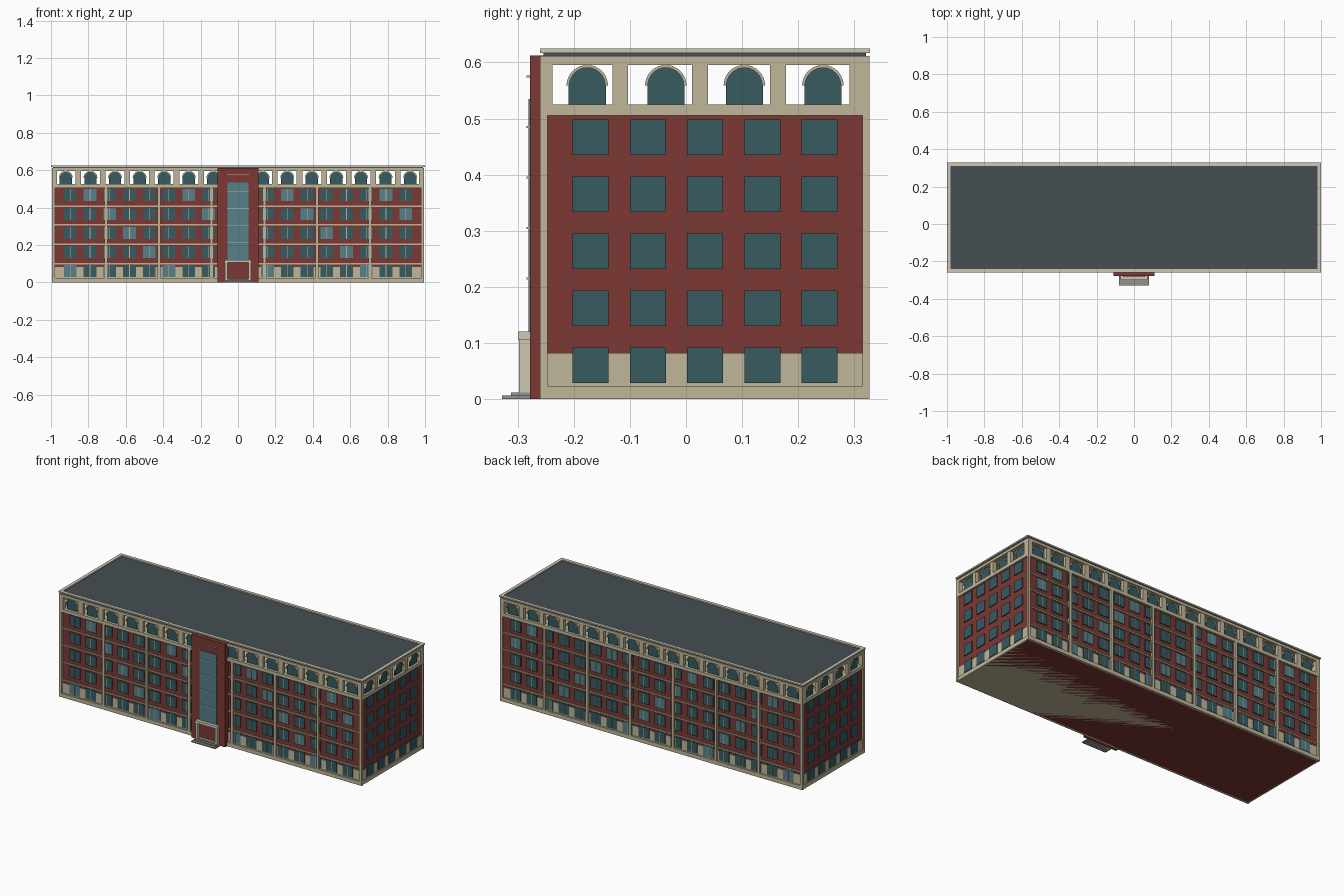
import bpy, bmesh, math
from mathutils import Matrix, Vector

if "Cube" in bpy.data.objects:
    bpy.data.objects.remove(bpy.data.objects["Cube"])


def mat(name, r, g, b):
    m = bpy.data.materials.new(name)
    m.diffuse_color = (r, g, b, 1)
    m.use_nodes = True
    m.node_tree.nodes["Principled BSDF"].inputs["Base Color"].default_value = m.diffuse_color
    return m


BRICK = mat("brick", .20, .04, .034)
STONE = mat("stone", .53, .47, .32)
PALE = mat("pale_stone", .62, .58, .46)
GLASS = mat("dark_glass", .038, .105, .115)
LIT = mat("light_glass", .09, .22, .25)
SLATE = mat("slate", .06, .077, .085)
GREY = mat("step_grey", .30, .29, .26)


def finish(name, bm, m):
    bmesh.ops.recalc_face_normals(bm, faces=bm.faces)
    me = bpy.data.meshes.new(name)
    bm.to_mesh(me)
    bm.free()
    me.materials.append(m)
    ob = bpy.data.objects.new(name, me)
    bpy.context.collection.objects.link(ob)
    return ob


def boxes(name, m, items):
    """Each item is (x0, x1, y0, y1, z0, z1)."""
    bm = bmesh.new()
    for x0, x1, y0, y1, z0, z1 in items:
        c = Vector((x0 + x1, y0 + y1, z0 + z1)) / 2
        bmesh.ops.create_cube(bm, size=1, matrix=Matrix.Translation(c) @ Matrix.Diagonal(
            (x1 - x0, y1 - y0, z1 - z0, 1)))
    return finish(name, bm, m)


def prisms(name, m, profile, depth, places):
    """Extrude a vertical (u, z) profile outward at each (point, angle)."""
    bm = bmesh.new()
    for p, a in places:
        mx = Matrix.Translation(p) @ Matrix.Rotation(a, 4, 'Z')
        f = bm.faces.new([bm.verts.new(mx @ Vector((u, 0, z))) for u, z in profile])
        r = bmesh.ops.extrude_face_region(bm, geom=[f])
        vs = [v for v in r["geom"] if isinstance(v, bmesh.types.BMVert)]
        bmesh.ops.translate(bm, verts=vs, vec=mx.to_3x3() @ Vector((0, -depth, 0)))
    return finish(name, bm, m)


YC = .034                      # middle of the main block in y
YF, YB, XS = -.247, .315, .985  # brick faces

# Main block and base
boxes("brick_body", BRICK, [(-XS, XS, YF, YB, 0, .505)])
boxes("stone_base", STONE, [(-XS - .003, XS + .003, YF - .003, YB + .003, 0, .082)])
boxes("plinth", STONE, [(-.993, .993, -.26, .327, 0, .023)])

# Pilasters and floor bands on both long faces
px = [(i - 3.5) * .282 for i in range(8)]
boxes("pilasters", STONE, [(x - .008, x + .008, a, b, 0, .515)
                           for x in px for a, b in ((-.26, YF), (YB, .327))])
boxes("floor_bands", STONE, [(-XS, XS, a, b, z - .004, z + .004)
                             for z in (.1, .205, .307, .408)
                             for a, b in ((YF - .006, YF), (YB, YB + .006))])

# Windows: 18 columns on the long faces, 5 on the ends
dark, lit, bars = [], [], []
for r in range(5):
    z0 = .029 + r * .1015
    z1 = z0 + .063
    for i in range(18):
        x = (i - 8.5) * .1055
        group = lit if (i + r) % 5 == 0 else dark
        for a, b, c, d in ((YF - .006, YF, YF - .008, YF), (YB, YB + .006, YB, YB + .008)):
            group.append((x - .034, x + .034, a, b, z0, z1))
            bars.append((x - .0015, x + .0015, c, d, z0, z1))
    for i in range(5):
        y = YC + (i - 2) * .102
        for s in (-1, 1):
            xs = sorted((s * XS, s * (XS + .006)))
            dark.append((*xs, y - .032, y + .032, z0, z1))
boxes("windows", GLASS, dark)
boxes("light_windows", LIT, lit)
boxes("window_mullions", STONE, bars)

# Open top storey: belt, piers, arched panes, entablature
boxes("belt_course", STONE, [(-.995, .995, -.26, .327, .505, .525)])
piers = []
for i in range(14):
    x = (i - 6.5) * .1315
    piers += [(x - .015, x + .015, a, b, .525, .595) for a, b in ((-.258, -.238), (.305, .325))]
for s in (-1, 1):
    xs = sorted((s * .993, s * .972))
    piers += [(*xs, y - .014, y + .014, .525, .595) for y in (-.117, .025, .164)]
    xs = sorted((s * .995, s * .968))
    piers += [(*xs, -.26, -.2375, .525, .595), (*xs, .291, .327, .525, .595)]
boxes("top_piers", STONE, piers)

R, SPRING = .033, .5585
arc = [(math.cos(math.pi * k / 16), math.sin(math.pi * k / 16)) for k in range(17)]
pane = [(-R, .525), (R, .525)] + [(R * c, SPRING + R * s) for c, s in arc]
trim = [((R + .004) * c, SPRING + (R + .004) * s) for c, s in arc] + \
       [((R - .001) * c, SPRING + (R - .001) * s) for c, s in reversed(arc)]
spots = []
for i in range(15):
    x = (i - 7) * .1315
    spots += [(Vector((x, -.238, 0)), 0), (Vector((x, .306, 0)), math.pi)]
for i in range(4):
    y = YC + (i - 1.5) * .14
    spots += [(Vector((.976, y, 0)), math.pi / 2), (Vector((-.976, y, 0)), -math.pi / 2)]
prisms("arched_panes", GLASS, pane, .006, spots)
prisms("arch_trims", STONE, trim, .014, spots)

# Roof and parapet rim
boxes("entablature", STONE, [(-.995, .995, -.26, .327, .595, .611)])
boxes("roof", SLATE, [(-.99, .99, -.254, .321, .610, .618)])
boxes("parapet", PALE, [(-1, 1, -.26, -.241, .617, .625), (-1, 1, .31, .328, .617, .625),
                        (-1, -.981, -.241, .31, .617, .625), (.981, 1, -.241, .31, .617, .625)])

# Entrance tower with tall glazing
boxes("entrance_tower", BRICK, [(-.11, .11, -.278, -.245, 0, .612)])
boxes("tower_glazing", LIT, [(-.057, .057, -.281, -.277, .12, .535)])
boxes("tower_bars", STONE, [(-.059, .059, -.284, -.277, z - .002, z + .002)
                            for z in (.215, .305, .395, .485, .575)])

# Portal and steps
boxes("portal_frame", PALE, [(-.07, -.057, -.298, -.277, 0, .108),
                             (.057, .07, -.298, -.277, 0, .108),
                             (-.073, .073, -.299, -.277, .105, .12)])
boxes("entrance_steps", GREY, [(-.062, .062, -.298, -.277, 0, .018),
                               (-.072, .072, -.312, -.277, 0, .012),
                               (-.08, .08, -.328, -.277, 0, .006)])
